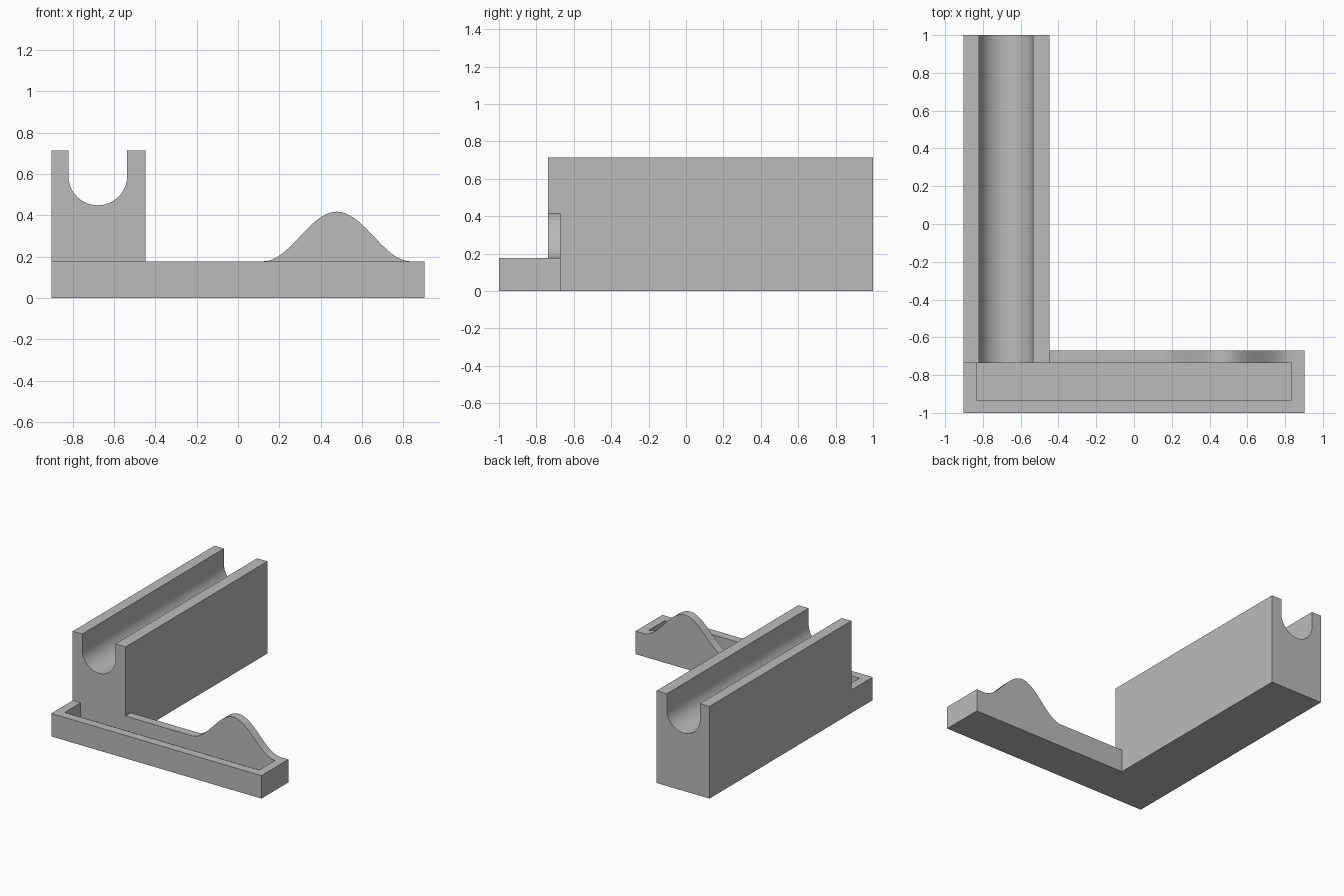
import bpy, bmesh, math
from mathutils import Vector

cube = bpy.data.objects.get("Cube")
if cube:
    bpy.data.objects.remove(cube, do_unlink=True)

grey = bpy.data.materials.new("plain grey")
grey.use_nodes = True
grey.diffuse_color = (0.5, 0.5, 0.5, 1)
grey.node_tree.nodes["Principled BSDF"].inputs["Base Color"].default_value = grey.diffuse_color

# Main dimensions
HALF = 0.902
WALL = 0.067
FRONT, BACK = -1.0, -0.67
INNER = BACK - WALL
RIM = 0.178
BLOCK_RIGHT, BLOCK_TOP = -0.448, 0.715


def extrude(name, points, direction):
    """Make a solid from a planar outline swept along a direction."""
    bm = bmesh.new()
    face = bm.faces.new([bm.verts.new(p) for p in points])
    swept = bmesh.ops.extrude_face_region(bm, geom=[face])["geom"]
    verts = [g for g in swept if isinstance(g, bmesh.types.BMVert)]
    bmesh.ops.translate(bm, verts=verts, vec=Vector(direction))
    bmesh.ops.recalc_face_normals(bm, faces=bm.faces)
    mesh = bpy.data.meshes.new(name)
    bm.to_mesh(mesh)
    bm.free()
    mesh.materials.append(grey)
    obj = bpy.data.objects.new(name, mesh)
    bpy.context.collection.objects.link(obj)
    bpy.ops.object.select_all(action="DESELECT")
    obj.select_set(True)
    bpy.context.view_layer.objects.active = obj
    bpy.ops.object.shade_smooth_by_angle(angle=math.radians(30))
    return obj


# Tray rim: U-shaped wall around the front and both ends
inside = HALF - WALL
rim = [(-HALF, FRONT), (HALF, FRONT), (HALF, INNER), (inside, INNER),
       (inside, FRONT + WALL), (-inside, FRONT + WALL), (-inside, INNER), (-HALF, INNER)]
extrude("tray_rim", [(x, y, 0) for x, y in rim], (0, 0, RIM))

# Tray floor
floor = [(-inside, FRONT + WALL), (inside, FRONT + WALL), (inside, INNER), (-inside, INNER)]
extrude("tray_floor", [(x, y, 0) for x, y in floor], (0, 0, WALL))

# Back wall of the tray, rising in a smooth hump
centre, reach, rise = 0.478, 0.357, 0.24
steps = 48
hump = []
for i in range(steps + 1):
    t = 1 - 2 * i / steps
    hump.append((centre + reach * t, RIM + rise * (1 + math.cos(math.pi * t)) / 2))
wall = [(BLOCK_RIGHT, 0), (HALF, 0), (HALF, RIM)] + hump + [(BLOCK_RIGHT, RIM)]
extrude("tray_back_wall", [(x, INNER, z) for x, z in wall], (0, WALL, 0))

# Long block with a round-bottomed channel
mid, radius, axis = -0.678, 0.142, 0.591
arc = [(mid + radius * math.cos(math.pi * i / 32), axis - radius * math.sin(math.pi * i / 32))
       for i in range(33)]
block = ([(-HALF, 0), (BLOCK_RIGHT, 0), (BLOCK_RIGHT, BLOCK_TOP), (mid + radius, BLOCK_TOP)]
         + arc + [(mid - radius, BLOCK_TOP), (-HALF, BLOCK_TOP)])
extrude("channel_block", [(x, INNER, z) for x, z in block], (0, 1 - INNER, 0))
